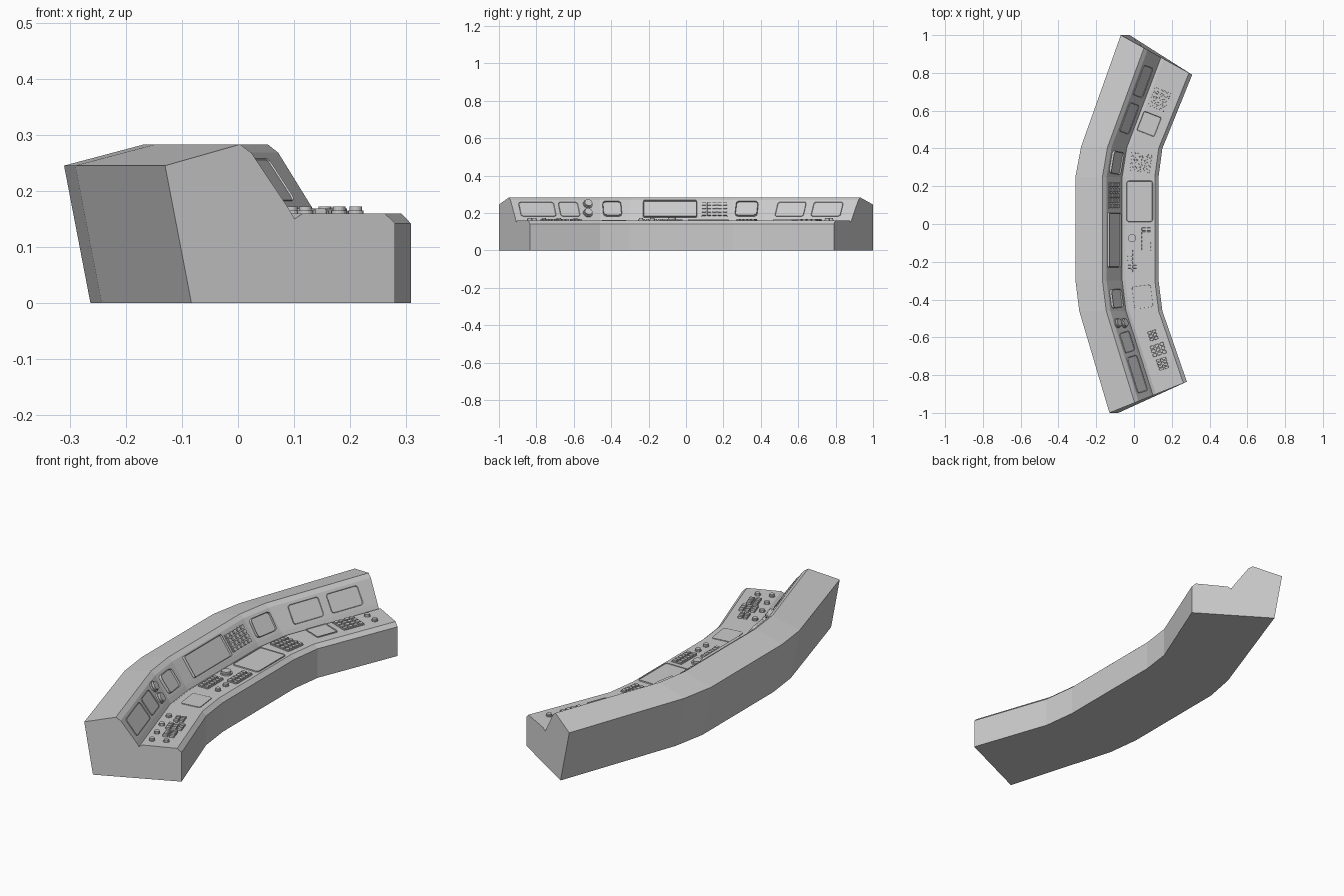
import bpy, bmesh, math
from mathutils import Vector, Matrix

if "Cube" in bpy.data.objects:
    bpy.data.objects.remove(bpy.data.objects["Cube"])

# Plan stations: back top edge and front edge (x, y) along the curved desk
BACK = [(-.13, -1), (-.29, -.46), (-.31, -.30), (-.31, .25), (-.28, .41), (-.07, 1)]
FRONT = [(.28, -.835), (.15, -.46), (.13, -.30), (.13, .25), (.15, .40), (.308, .79)]
# Cross-section: fraction from back to front, height, extra x shift
PROFILE = [(0, 0, .047), (0, .245, 0), (.325, .283, 0), (.375, .268, 0), (.535, .17, 0),
           (.563, .15, 0), (.6, .16, 0), (.955, .16, 0), (1, .142, 0), (1, 0, 0)]
DESK_Z = .16


def plan_line(t):
    return [Vector(b).lerp(Vector(f), t) for b, f in zip(BACK, FRONT)]


def at(y, t):
    """Point and tangent on the plan line at fraction t."""
    line = plan_line(t)
    for i in range(5):
        if y <= line[i + 1].y or i == 4:
            a, b = line[i], line[i + 1]
            return a.lerp(b, (y - a.y) / (b.y - a.y)), (b - a).normalized()


def frame(p, d, t):
    n = d.cross(t).normalized()
    d = t.cross(n).normalized()
    m = Matrix((d, t, n)).transposed().to_4x4()
    m.translation = p
    return m


def desk(x, y):
    p, tan = at(y, .75)
    t = Vector((tan.x, tan.y, 0))
    return frame(Vector((x, y, DESK_Z)), Vector((t.y, -t.x, 0)), t)


def panel(y, v=.5):
    a, tan = at(y, .375)
    b, _ = at(y, .535)
    a, b = Vector((a.x, a.y, .268)), Vector((b.x, b.y, .17))
    return frame(a.lerp(b, v), b - a, Vector((tan.x, tan.y, 0)))


def finish(bm, name):
    me = bpy.data.meshes.new(name)
    bmesh.ops.recalc_face_normals(bm, faces=bm.faces)
    bm.to_mesh(me)
    bm.free()
    ob = bpy.data.objects.new(name, me)
    bpy.context.collection.objects.link(ob)
    return ob


def prism(bm, m, ring, h, taper=1, low=-.004):
    """Extruded outline, returns its top face."""
    lo = [bm.verts.new(m @ Vector((x, y, low))) for x, y in ring]
    hi = [bm.verts.new(m @ Vector((x * taper, y * taper, h))) for x, y in ring]
    n = len(ring)
    for i in range(n):
        bm.faces.new((lo[i], lo[(i + 1) % n], hi[(i + 1) % n], hi[i]))
    bm.faces.new(lo[::-1])
    return bm.faces.new(hi)


def round_rect(sx, sy, r, steps=3):
    ring = []
    for k, (cx, cy) in enumerate([(1, 1), (-1, 1), (-1, -1), (1, -1)]):
        for j in range(steps + 1):
            a = math.pi / 2 * (k + j / steps)
            ring.append((cx * (sx / 2 - r) + r * math.cos(a), cy * (sy / 2 - r) + r * math.sin(a)))
    return ring


def screen(name, m, sx, sy, h=.004, border=.006, sink=.003, r=.012):
    bm = bmesh.new()
    top = prism(bm, m, round_rect(sx, sy, r), h, .98)
    bmesh.ops.inset_region(bm, faces=[top], thickness=border)
    bmesh.ops.inset_region(bm, faces=[top], thickness=.002, depth=-sink)
    finish(bm, name)


def keypad(name, m, sx, sy, cols, rows, h=.009, plate=True):
    bm = bmesh.new()
    if plate:
        prism(bm, m, round_rect(sx, sy, .003, 1), .003)
    px, py = sx / cols, sy / rows
    for i in range(cols):
        for j in range(rows):
            off = Matrix.Translation(((i + .5) * px - sx / 2, (j + .5) * py - sy / 2, 0))
            prism(bm, m @ off, round_rect(px * .82, py * .82, .002, 1), h, .9)
    finish(bm, name)


def knob(name, m, r, h):
    bm = bmesh.new()
    def circle(q):
        return [(q * math.cos(a * math.tau / 16), q * math.sin(a * math.tau / 16)) for a in range(16)]
    prism(bm, m, circle(r), h * .35)
    top = prism(bm, m, circle(r * .8), h * .85)
    bmesh.ops.inset_region(bm, faces=[top], thickness=r * .15, depth=h * .15)
    finish(bm, name)


# Console body: the section swept through the stations
bm = bmesh.new()
rows = []
for b, f in zip(BACK, FRONT):
    row = []
    for t, z, dx in PROFILE:
        p = Vector(b).lerp(Vector(f), t)
        row.append(bm.verts.new((p.x + dx, p.y, z)))
    rows.append(row)
n = len(PROFILE)
for r0, r1 in zip(rows, rows[1:]):
    for i in range(n):
        bm.faces.new((r0[i], r0[(i + 1) % n], r1[(i + 1) % n], r1[i]))
bm.faces.new(rows[0])
bm.faces.new(rows[-1][::-1])
finish(bm, "console_body")

# Sloped panel: screens, monitors, keypad and dials
for i, (y, w) in enumerate([(-.795, .2), (-.625, .11), (.56, .165), (.755, .17)]):
    screen(f"panel_screen_{i}", panel(y), .092, w)
for i, (y, w) in enumerate([(-.395, .10), (.325, .12)]):
    screen(f"small_monitor_{i}", panel(y), .092, w, .014, .012, .008, .016)
screen("main_screen", panel(-.085), .108, .29, .012, .01, .009, .008)
keypad("panel_keypad", panel(.152, .52), .09, .14, 4, 5)
for i, v in enumerate((.22, .7)):
    knob(f"panel_dial_{i}", panel(-.525, v), .026, .02)

# Desk keypads: x, y, size, columns, rows
for i, (x, y, sx, sy, c, r) in enumerate([
        (.135, .66, .095, .11, 4, 4), (.035, .325, .115, .1, 4, 5),
        (.065, -.08, .055, .125, 2, 6), (-.01, -.195, .055, .125, 2, 6),
        (.1, -.59, .05, .055, 2, 3), (.128, -.665, .08, .065, 3, 3), (.152, -.74, .06, .065, 2, 4)]):
    keypad(f"desk_keypad_{i}", desk(x, y), sx, sy, c, r, plate=i < 4)

# Desk pads
screen("desk_main_pad", desk(.03, .12), .14, .22, .005, .005, .002)
screen("desk_left_pad", desk(.08, .53), .1, .11, .005, .006, .004, .008)
screen("desk_right_pad", desk(.045, -.385), .1, .12, .003, .005, .001)

# Desk dials
knob("desk_dial", desk(-.01, -.075), .027, .018)
for i, (x, y) in enumerate([(.06, -.18), (.06, -.24), (.04, -.59), (.065, -.68), (.095, -.76),
                            (.12, -.835), (.18, -.81), (.155, .775), (.21, .755)]):
    knob(f"small_dial_{i}", desk(x, y), .014, .014)
